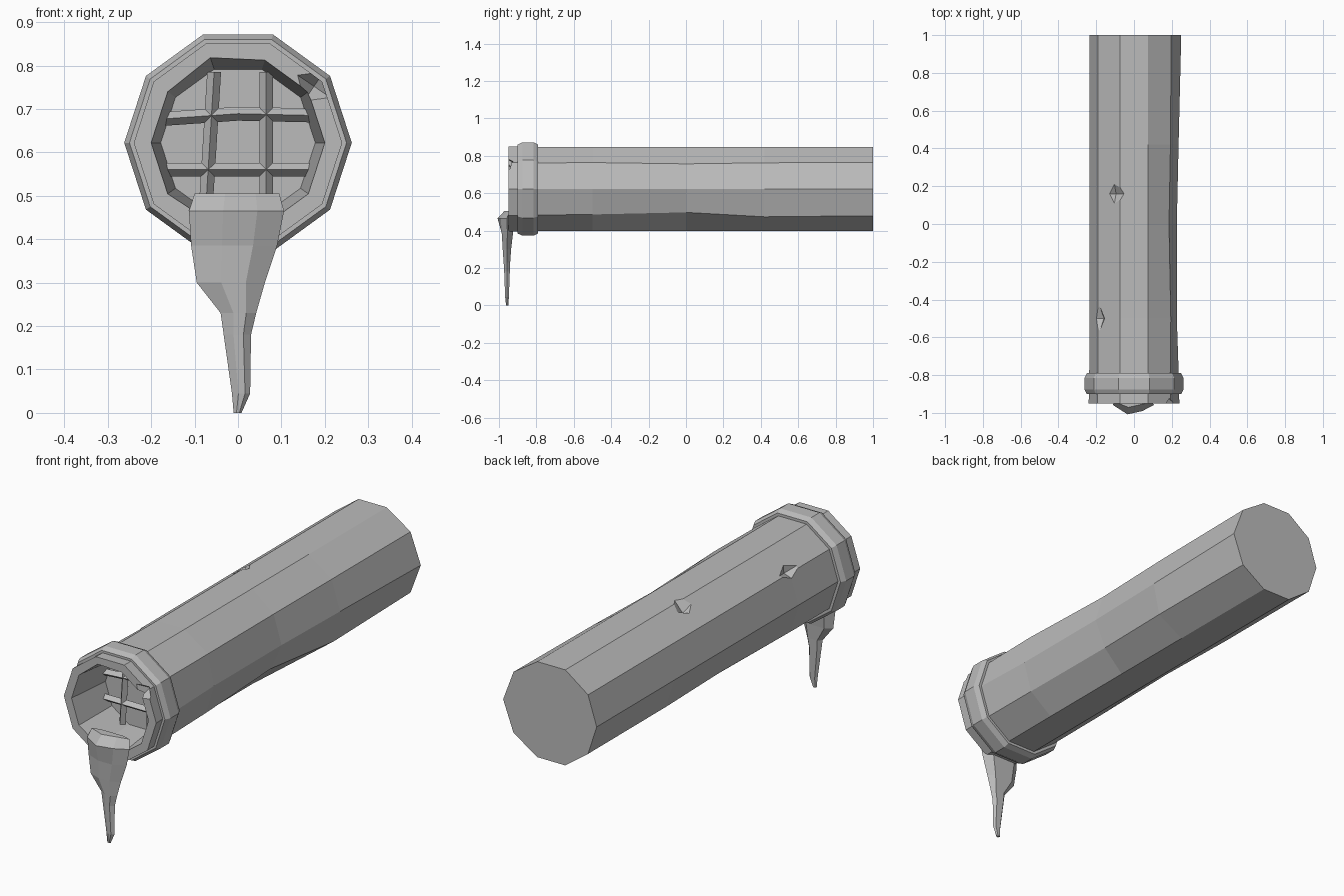
import bpy, bmesh, math
from mathutils import Vector

cube = bpy.data.objects.get("Cube")
if cube:
    bpy.data.objects.remove(cube)

stone = bpy.data.materials.new("grey stone")
stone.use_nodes = True
GREY = (0.5, 0.5, 0.5, 1)
stone.diffuse_color = GREY
stone.node_tree.nodes["Principled BSDF"].inputs["Base Color"].default_value = GREY

SIDES = 10
AXIS_Z = 0.622


def finish(name, bm):
    bmesh.ops.recalc_face_normals(bm, faces=bm.faces)
    mesh = bpy.data.meshes.new(name)
    bm.to_mesh(mesh)
    bm.free()
    mesh.materials.append(stone)
    obj = bpy.data.objects.new(name, mesh)
    bpy.context.collection.objects.link(obj)
    return obj


def loft(name, rings, closed=False):
    """Skin a list of point rings; cap the ends unless the loop closes."""
    bm = bmesh.new()
    loops = [[bm.verts.new(p) for p in ring] for ring in rings]
    pairs = list(zip(loops, loops[1:]))
    if closed:
        pairs.append((loops[-1], loops[0]))
    else:
        bm.faces.new(loops[0])
        bm.faces.new(loops[-1])
    for a, b in pairs:
        n = len(a)
        for i in range(n):
            j = (i + 1) % n
            bm.faces.new((a[i], a[j], b[j], b[i]))
    return finish(name, bm)


def ring(y, radius, bumps=None):
    """Ten-sided ring around the pipe axis; bumps scale single corners."""
    points = []
    for i in range(SIDES):
        a = i * math.tau / SIDES
        r = radius * (bumps or {}).get(i, 1)
        points.append((r * math.cos(a), y, AXIS_Z + r * math.sin(a)))
    return points


def carve(target, center, size, turn=0):
    """Chip the target with a small octahedral cutter."""
    bm = bmesh.new()
    bmesh.ops.create_icosphere(bm, subdivisions=1, radius=1)
    bm.clear()
    tips = [bm.verts.new(Vector(d)) for d in
            ((1, 0, 0), (0, 1, 0), (-1, 0, 0), (0, -1, 0), (0, 0, 1), (0, 0, -1))]
    for i in range(4):
        for k in (4, 5):
            bm.faces.new((tips[i], tips[(i + 1) % 4], tips[k]))
    cutter = finish("chip_cutter", bm)
    cutter.location, cutter.scale = center, size
    cutter.rotation_euler.y = turn
    cutter.hide_render = True
    mod = target.modifiers.new("chip", "BOOLEAN")
    mod.object, mod.solver = cutter, "EXACT"
    bpy.context.view_layer.objects.active = target
    bpy.ops.object.modifier_apply(modifier=mod.name)
    bpy.data.objects.remove(cutter)


# Hollow-ended pipe with slightly uneven corners
pipe = loft("pipe", [
    ring(-0.73, 0.178),
    ring(-0.95, 0.2, {3: 1.03, 7: 0.97}),
    ring(-0.95, 0.24),
    ring(-0.8, 0.237),
    ring(-0.5, 0.236, {0: 0.96, 9: 0.98, 1: 1.02}),
    ring(0.0, 0.236, {0: 0.96, 9: 0.9, 6: 0.97, 1: 0.97}),
    ring(0.42, 0.236, {9: 1.07, 1: 1.01}),
    ring(1.0, 0.236, {0: 1.06, 1: 1.03, 9: 1.03}),
])
carve(pipe, (-0.11, 0.16, 0.845), (0.08, 0.09, 0.05), -0.3)
carve(pipe, (-0.19, -0.5, 0.775), (0.06, 0.09, 0.04), -0.9)
carve(pipe, (0.175, -0.955, 0.752), (0.05, 0.055, 0.045), 0.6)

# Raised chamfered collar
loft("collar", [ring(y, r) for y, r in (
    (-0.9, 0.22), (-0.9, 0.25), (-0.875, 0.262),
    (-0.815, 0.262), (-0.79, 0.25), (-0.79, 0.22))], closed=True)


# Grate bars with a ridged diamond section
def bar(name, path, across):
    rings = []
    for x, z in path:
        c = Vector((x, -0.75, z))
        depth = Vector((0, 0.02, 0))
        rings.append([c + across, c - depth, c - across, c + depth])
    loft(name, rings)


for i, z in enumerate((0.56, 0.685)):
    bar(f"grate_crossbar_{i}", [(-0.172, z - 0.008 * i), (0, z + 0.004 * i), (0.172, z)],
        Vector((0, 0, 0.016)))
for i, x in enumerate((-0.065, 0.065)):
    lean = 0.01 * (1 - i)
    bar(f"grate_upright_{i}", [(x - lean, 0.46), (x, 0.622), (x + lean, 0.785)],
        Vector((0.016, 0, 0)))

# Hanging drip: left, right, front, back, height of each section
drip = []
for left, right, front, back, z in (
        (-0.10, 0.095, -0.955, -0.93, 0.505),
        (-0.113, 0.106, -0.99, -0.925, 0.465),
        (-0.108, 0.09, -0.985, -0.925, 0.385),
        (-0.095, 0.062, -0.98, -0.935, 0.3),
        (-0.04, 0.042, -0.975, -0.94, 0.23),
        (-0.033, 0.03, -0.972, -0.942, 0.18),
        (-0.014, 0.028, -0.967, -0.947, 0.045),
        (-0.01, 0.008, -0.962, -0.95, 0.0)):
    w = right - left
    mid = (front + back) / 2
    drip.append([(left, mid, z), (left + 0.36 * w, front - 0.08 * w * (z > 0.4), z),
                 (left + 0.72 * w, front, z), (right, mid, z),
                 (right - 0.2 * w, back, z), (left + 0.2 * w, back, z)])
loft("drip", drip)
